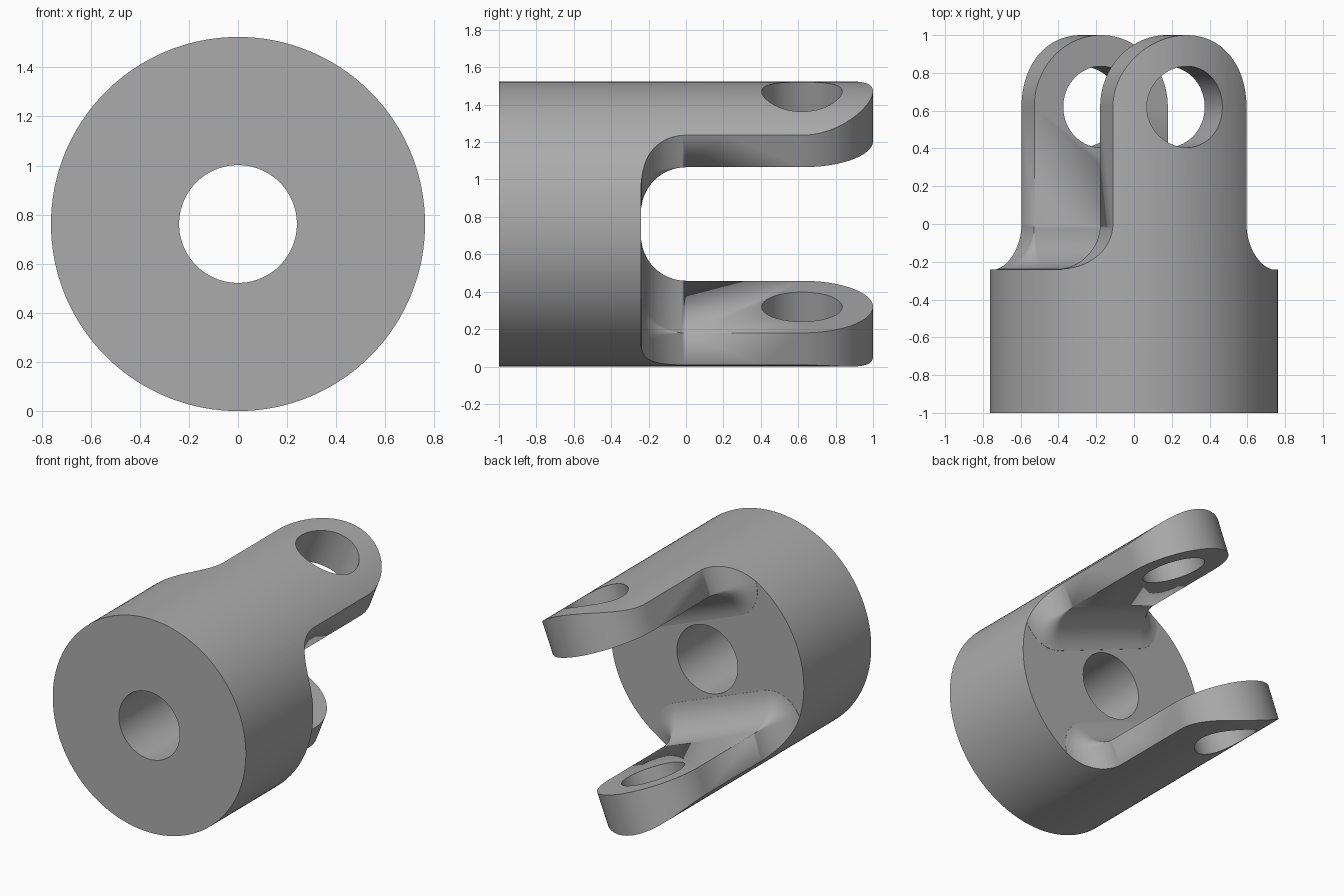
import bpy, bmesh, math
from mathutils import Matrix

if "Cube" in bpy.data.objects:
    bpy.data.objects.remove(bpy.data.objects["Cube"])

R = 0.762            # body radius
W, D = 0.38, 0.476   # arm half width, distance of the arm's inner flat from the axis
FILLET = 0.24        # blend radius at the arm root
FLOOR = -0.24        # y of the fork floor
EYE_Y, EYE_R = 0.62, 0.215
TILT = math.radians(21.5)
PLACE = Matrix.Translation((0, 0, R)) @ Matrix.Rotation(TILT, 4, 'Y')

steel = bpy.data.materials.new("steel_grey")
steel.diffuse_color = (0.41, 0.41, 0.41, 1)
steel.use_nodes = True
steel.node_tree.nodes["Principled BSDF"].inputs["Base Color"].default_value = steel.diffuse_color


def finish(bm, name, matrix):
    bmesh.ops.recalc_face_normals(bm, faces=bm.faces)
    bm.transform(matrix)
    me = bpy.data.meshes.new(name)
    bm.to_mesh(me)
    bm.free()
    me.materials.append(steel)
    ob = bpy.data.objects.new(name, me)
    bpy.context.collection.objects.link(ob)
    return ob


def rod(name, radius, length, matrix, segments):
    bm = bmesh.new()
    bmesh.ops.create_cone(bm, cap_ends=True, segments=segments,
                          radius1=radius, radius2=radius, depth=length)
    return finish(bm, name, PLACE @ matrix)


def along_y(y0, y1):
    return Matrix.Translation((0, (y0 + y1) / 2, 0)) @ Matrix.Rotation(math.pi / 2, 4, 'X')


def ring(y, half, blend):
    """Arm cross-section: open rectangle grown by blend with rounded inner corners."""
    pts = [(half + blend, y, 1.0)]
    for side, start in ((1, 0), (-1, -90)):
        for i in range(13):
            a = math.radians(start - 90 * i / 12)
            pts.append((side * half + blend * math.cos(a), y, D + blend * math.sin(a)))
    pts.append((-half - blend, y, 1.0))
    return pts


def arm(name, turn):
    rings = [ring(-0.5, W, FILLET * 0.985)]
    for i in range(1, 17):      # concave root blend
        a = math.pi / 2 * i / 16
        rings.append(ring(-FILLET * math.cos(a), W, FILLET * (1 - math.sin(a))))
    for i in range(25):         # round tip
        a = math.pi / 2 * i / 24
        half = W * math.cos(a) if i < 24 else 0
        rings.append(ring(EYE_Y + W * math.sin(a), half, 0))
    bm = bmesh.new()
    rows = [[bm.verts.new(p) for p in r] for r in rings]
    n = len(rows[0])
    for lo, hi in zip(rows, rows[1:]):
        for i in range(n):
            j = (i + 1) % n
            bm.faces.new((lo[i], lo[j], hi[j], hi[i]))
    bm.faces.new(rows[0])
    bmesh.ops.remove_doubles(bm, verts=bm.verts, dist=1e-5)
    bmesh.ops.dissolve_degenerate(bm, edges=bm.edges, dist=1e-6)
    bmesh.ops.triangulate(bm, faces=bm.faces)
    return finish(bm, name, PLACE @ Matrix.Rotation(turn, 4, 'Y'))


def boolean(target, tool, operation):
    mod = target.modifiers.new("cut", 'BOOLEAN')
    mod.object, mod.operation, mod.solver = tool, operation, 'EXACT'
    bpy.context.view_layer.objects.active = target
    bpy.ops.object.modifier_apply(modifier=mod.name)
    bpy.data.objects.remove(tool)


# Solid block behind the fork floor
bm = bmesh.new()
bmesh.ops.create_cube(bm, size=1)
bm.transform(Matrix.Translation((0, (FLOOR - 1.2) / 2, 0)) @
             Matrix.Diagonal((2.2, FLOOR + 1.2, 2.2, 1)))
fork = finish(bm, "fork_end", PLACE)

# Two opposite arms, then trim everything to the round outline
boolean(fork, arm("upper_arm", 0), 'UNION')
boolean(fork, arm("lower_arm", math.pi), 'UNION')
boolean(fork, rod("outline", R, 2.1, along_y(-1, 1.1), 160), 'INTERSECT')

# Centre bore and cross hole through both arms
boolean(fork, rod("bore", 0.24, 1.0, along_y(-1.1, -0.1), 96), 'DIFFERENCE')
boolean(fork, rod("cross_hole", EYE_R, 2.4, Matrix.Translation((0, EYE_Y, 0)), 96), 'DIFFERENCE')

# Smooth curved faces, keep machined edges sharp
bpy.ops.object.select_all(action='DESELECT')
fork.select_set(True)
bpy.context.view_layer.objects.active = fork
bpy.ops.object.shade_smooth_by_angle(angle=math.radians(30))
